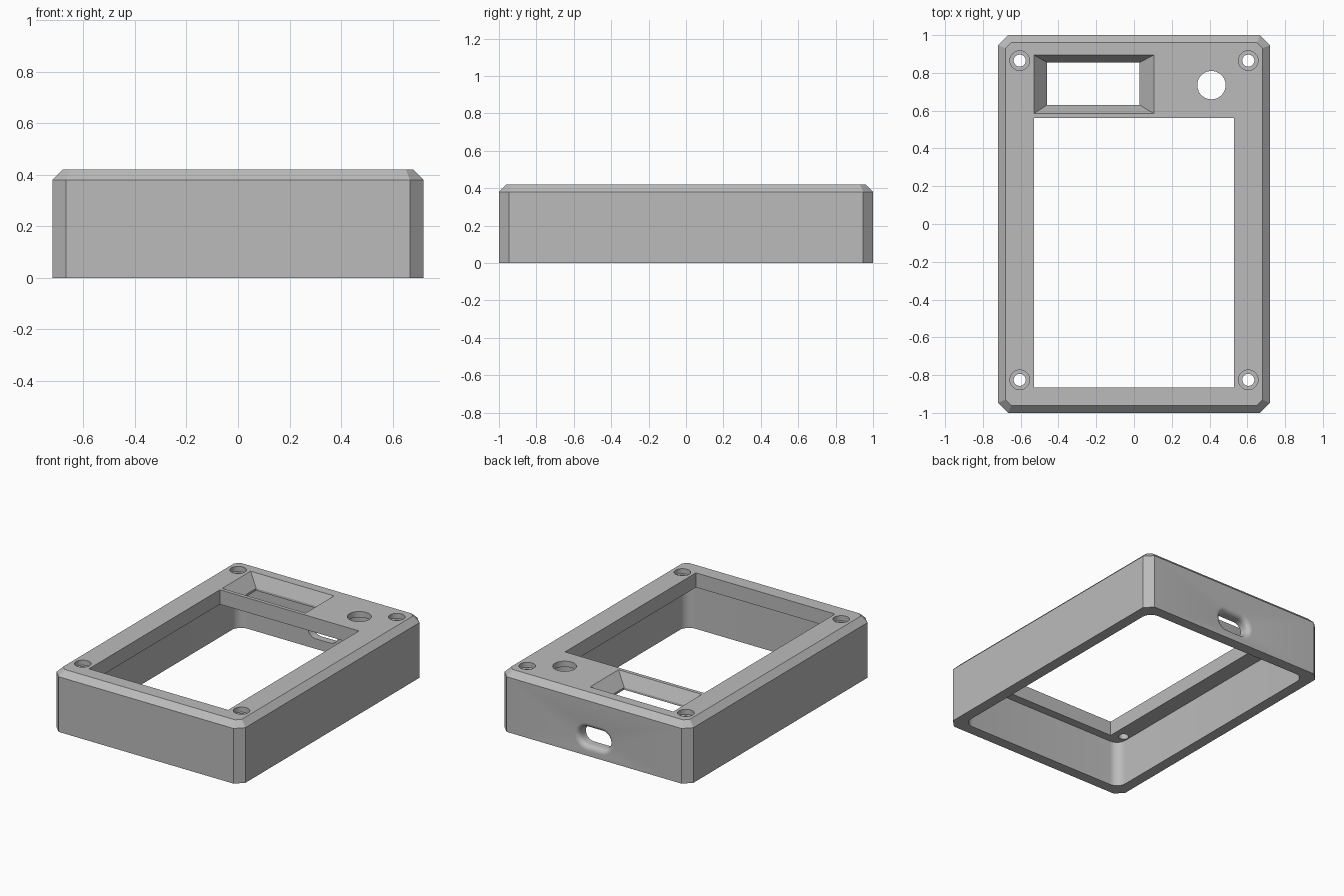
import bpy, bmesh
from math import pi, cos, sin, radians, sqrt

cube = bpy.data.objects.get("Cube")
if cube:
    bpy.data.objects.remove(cube, do_unlink=True)

grey = bpy.data.materials.new("matte grey")
grey.use_nodes = True
grey.diffuse_color = (0.5, 0.5, 0.5, 1)
grey.node_tree.nodes["Principled BSDF"].inputs["Base Color"].default_value = (0.5, 0.5, 0.5, 1)


def loft(name, rings):
    """Closed solid through matching rings of points."""
    bm = bmesh.new()
    loops = [[bm.verts.new(p) for p in ring] for ring in rings]
    n = len(loops[0])
    for a, b in zip(loops, loops[1:]):
        for i in range(n):
            j = (i + 1) % n
            bm.faces.new((a[i], a[j], b[j], b[i]))
    bm.faces.new(loops[0][::-1])
    bm.faces.new(loops[-1])
    bmesh.ops.recalc_face_normals(bm, faces=bm.faces)
    mesh = bpy.data.meshes.new(name)
    bm.to_mesh(mesh)
    bm.free()
    mesh.materials.append(grey)
    obj = bpy.data.objects.new(name, mesh)
    bpy.context.collection.objects.link(obj)
    return obj


def round_rect(hx, hy, r, steps=8):
    """Rectangle outline with rounded corners; one step gives chamfers."""
    pts = []
    for k, (sx, sy) in enumerate([(1, 1), (-1, 1), (-1, -1), (1, -1)]):
        for i in range(steps + 1):
            a = (k + i / steps) * pi / 2
            pts.append((sx * (hx - r) + r * cos(a), sy * (hy - r) + r * sin(a)))
    return pts


def flat(points, z, x=0, y=0):
    return [(px + x, py + y, z) for px, py in points]


def box_ring(x0, x1, y0, y1, z):
    return [(x0, y0, z), (x1, y0, z), (x1, y1, z), (x0, y1, z)]


def circle(r, n=40):
    return [(r * cos(2 * pi * i / n), r * sin(2 * pi * i / n)) for i in range(n)]


def cut(target, cutter):
    mod = target.modifiers.new("cut", 'BOOLEAN')
    mod.operation = 'DIFFERENCE'
    mod.solver = 'EXACT'
    mod.object = cutter
    bpy.context.view_layer.objects.active = target
    bpy.ops.object.modifier_apply(modifier=mod.name)
    bpy.data.objects.remove(cutter, do_unlink=True)


W, D, H = 0.72, 1.0, 0.42
WALL, CEILING, EDGE, CORNER = 0.075, 0.32, 0.04, 0.053

# Outer shell with chamfered corners and top edge
outer = round_rect(W, D, CORNER, 1)
top = round_rect(W - EDGE, D - EDGE, CORNER - EDGE * (2 - sqrt(2)), 1)
case = loft("enclosure_shell", [flat(outer, 0), flat(outer, H - EDGE), flat(top, H)])

# Hollow underside
cavity = round_rect(W - WALL, D - WALL, 0.07)
cut(case, loft("cavity_cutter", [flat(cavity, -0.1), flat(cavity, CEILING)]))

# Large main window
window = (-0.53, 0.53, -0.865, 0.56)
cut(case, loft("window_cutter", [box_ring(*window, 0.2), box_ring(*window, 0.5)]))

# Small display opening with sloping sides
inner = (-0.46, 0.03, 0.63, 0.855)
rim = (-0.53, 0.105, 0.585, 0.895)
cut(case, loft("display_cutter", [box_ring(*inner, 0.2), box_ring(*inner, 0.335),
                                  box_ring(*rim, H), box_ring(*rim, 0.5)]))

# Button hole with a wider pocket underneath
cut(case, loft("button_cutter", [flat(circle(r), z, 0.41, 0.735) for r, z in
                                 [(0.1, 0.25), (0.1, 0.38), (0.075, 0.38), (0.075, 0.5)]]))

# Counterbored screw holes
for x in (-0.605, 0.605):
    for y in (-0.825, 0.865):
        cut(case, loft("screw_cutter", [flat(circle(r), z, x, y) for r, z in
                                        [(0.032, 0.25), (0.032, 0.385), (0.052, 0.385), (0.052, 0.5)]]))

# Rounded port in the back wall with a flared mouth
FLARE = 0.035
rings = []
profile = [(0, D - 0.15)] + [(FLARE * (1 - cos(a)), D - FLARE + FLARE * sin(a))
                            for a in (radians(15 * i) for i in range(7))]
profile.append((FLARE, D + 0.1))
for grow, y in profile:
    slot = round_rect(0.115 + grow, 0.06 + grow, 0.0599 + grow)
    rings.append([(px, y, pz + 0.13) for px, pz in slot])
cut(case, loft("port_cutter", rings))

# Smooth the rounded surfaces, keep edges crisp
bpy.ops.object.select_all(action='DESELECT')
case.select_set(True)
bpy.context.view_layer.objects.active = case
bpy.ops.object.shade_smooth_by_angle(angle=radians(25))
